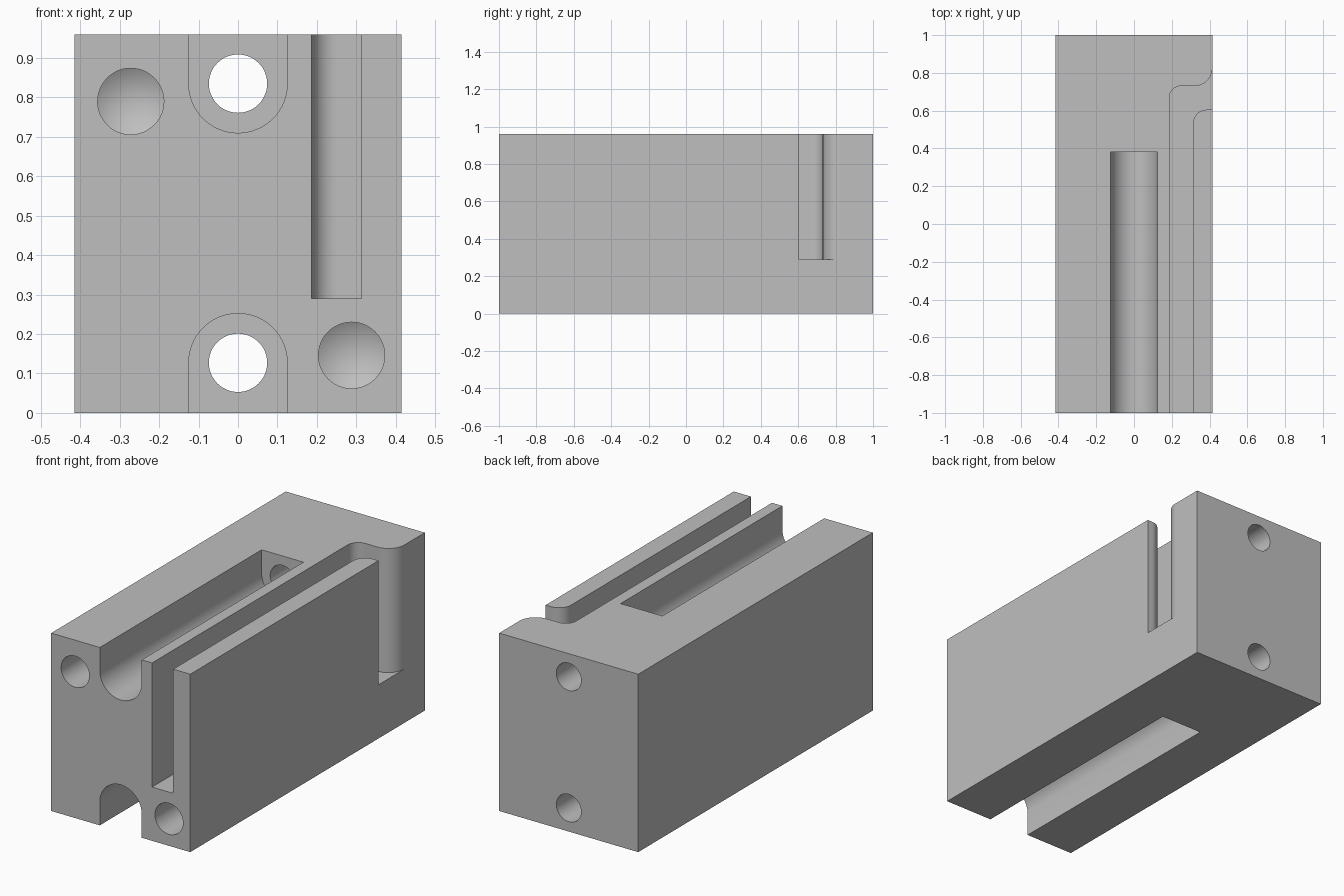
import bpy, bmesh
from math import pi, sin, cos, radians
from mathutils import Vector

cube = bpy.data.objects.get("Cube")
if cube:
    bpy.data.objects.remove(cube, do_unlink=True)

W, H = 0.415, 0.96

grey = bpy.data.materials.new("plain grey")
grey.use_nodes = True
colour = (0.52, 0.52, 0.52, 1)
grey.diffuse_color = colour
grey.node_tree.nodes["Principled BSDF"].inputs["Base Color"].default_value = colour


def arc(cx, cy, r, start, end, steps=16):
    angles = [radians(start + (end - start) * i / steps) for i in range(steps + 1)]
    return [(cx + r * cos(a), cy + r * sin(a)) for a in angles]


def add_object(name, bm):
    bmesh.ops.recalc_face_normals(bm, faces=bm.faces[:])
    mesh = bpy.data.meshes.new(name)
    bm.to_mesh(mesh)
    bm.free()
    mesh.materials.append(grey)
    obj = bpy.data.objects.new(name, mesh)
    bpy.context.collection.objects.link(obj)
    return obj


def prism(name, outline, start, end, axis):
    """Extrude an outline along y (outline in x, z) or z (outline in x, y)."""
    bm = bmesh.new()
    place = (lambda a, b: (a, start, b)) if axis == "y" else (lambda a, b: (a, b, start))
    face = bm.faces.new([bm.verts.new(place(a, b)) for a, b in outline])
    new = bmesh.ops.extrude_face_region(bm, geom=[face])["geom"]
    shift = Vector((0, end - start, 0) if axis == "y" else (0, 0, end - start))
    bmesh.ops.translate(bm, vec=shift, verts=[v for v in new if isinstance(v, bmesh.types.BMVert)])
    return add_object(name, bm)


def drilled_hole(name, x, z, r, depth):
    """Blind hole from the front with a conical tip."""
    bm = bmesh.new()
    ring = [(x + r * cos(a), z + r * sin(a)) for a in (2 * pi * i / 48 for i in range(48))]
    front = [bm.verts.new((a, -1.1, b)) for a, b in ring]
    back = [bm.verts.new((a, -1 + depth, b)) for a, b in ring]
    tip = bm.verts.new((x, -1 + depth + 0.6 * r, z))
    bm.faces.new(front)
    for i in range(48):
        j = (i + 1) % 48
        bm.faces.new((front[i], front[j], back[j], back[i]))
        bm.faces.new((back[i], back[j], tip))
    return add_object(name, bm)


# Main block
block = prism("block", [(-W, 0), (W, 0), (W, H), (-W, H)], -1, 1, "y")
cutters = []

# Round-ended channels in the top and bottom, each with a through hole
for label, zc, edge, turn in (("upper", 0.835, H + 0.1, 180), ("lower", 0.127, -0.1, 0)):
    curve = arc(0, zc, 0.125, turn, turn + 180, 32)
    outline = curve + [(curve[-1][0], edge), (curve[0][0], edge)]
    cutters.append(prism(label + "_channel", outline, -1.1, 0.38, "y"))
    cutters.append(prism(label + "_through_hole", arc(0, zc, 0.074, 0, 360, 48)[:-1], 0.2, 1.1, "y"))

# Blind drilled holes in the front
cutters.append(drilled_hole("upper_blind_hole", -0.272, 0.79, 0.084, 0.4))
cutters.append(drilled_hole("lower_blind_hole", 0.288, 0.146, 0.084, 0.4))

# Deep slot that runs back and curves out through the left side
slot = [(0.313, -1.1), (0.187, -1.1)]
slot += arc(0.25, 0.668, 0.063, 180, 90)
slot += arc(0.32, 0.826, 0.095, -90, -3)
slot += [(0.55, 0.82), (0.55, 0.605)]
slot += arc(0.385, 0.533, 0.072, 90, 180)
cutters.append(prism("side_slot", slot, 0.29, H + 0.1, "z"))

# Cut each shape out of the block
bpy.ops.object.select_all(action="DESELECT")
bpy.context.view_layer.objects.active = block
block.select_set(True)
for cutter in cutters:
    cutter.hide_render = True
    mod = block.modifiers.new(cutter.name, "BOOLEAN")
    mod.operation = "DIFFERENCE"
    mod.solver = "EXACT"
    mod.object = cutter
    bpy.ops.object.modifier_apply(modifier=mod.name)
    bpy.data.objects.remove(cutter, do_unlink=True)

bpy.ops.object.shade_smooth_by_angle(angle=radians(25))
